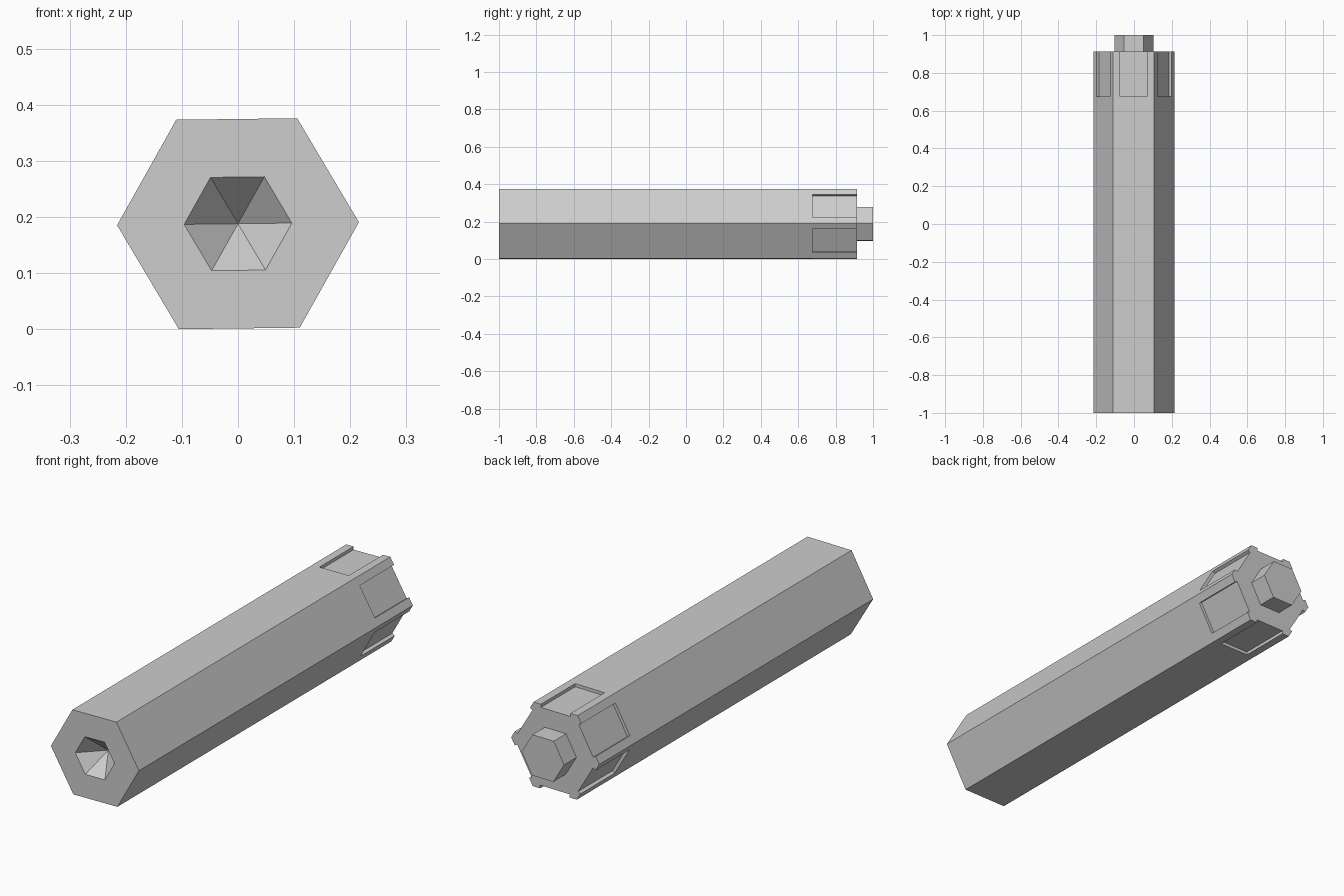
import bpy, bmesh, math
from mathutils import Vector

if "Cube" in bpy.data.objects:
    bpy.data.objects.remove(bpy.data.objects["Cube"])

SIDES = 6
TILT = math.radians(0.7)
CENTRE_Z = 0.188
BODY_R, MOUTH_R, PEG_R = 0.2155, 0.096, 0.104
FRONT, SOCKET, NOTCH, BACK, PEG_END = -1.0, -0.906, 0.675, 0.914, 1.0
NOTCH_HALF, NOTCH_DEPTH = 0.072, 0.014

grey = bpy.data.materials.new("plain grey")
grey.use_nodes = True
colour = (0.61, 0.61, 0.61, 1)
grey.diffuse_color = colour
grey.node_tree.nodes["Principled BSDF"].inputs["Base Color"].default_value = colour


def corner(radius, i, y):
    a = TILT + math.tau * i / SIDES
    return Vector((radius * math.cos(a), y, CENTRE_Z + radius * math.sin(a)))


def ring(bm, radius, y):
    return [bm.verts.new(corner(radius, i, y)) for i in range(SIDES)]


def notch_points(bm, i, y):
    """Four points of the recess outline on one side: outer, inner, inner, outer."""
    a, b = corner(BODY_R, i, y), corner(BODY_R, i + 1, y)
    mid, along = (a + b) / 2, (b - a).normalized()
    inward = (Vector((0, y, CENTRE_Z)) - mid).normalized() * NOTCH_DEPTH
    left, right = mid - along * NOTCH_HALF, mid + along * NOTCH_HALF
    return [bm.verts.new(p) for p in (left, left + inward, right + inward, right)]


def finish(bm, name):
    bmesh.ops.recalc_face_normals(bm, faces=bm.faces)
    mesh = bpy.data.meshes.new(name)
    bm.to_mesh(mesh)
    bm.free()
    mesh.materials.append(grey)
    bpy.context.collection.objects.link(bpy.data.objects.new(name, mesh))


# Hexagonal body with a pointed front socket and six recesses open at the back
bm = bmesh.new()
front, mouth, back = ring(bm, BODY_R, FRONT), ring(bm, MOUTH_R, FRONT), ring(bm, BODY_R, BACK)
root = ring(bm, PEG_R, BACK)
apex = bm.verts.new((0, SOCKET, CENTRE_Z))
for i in range(SIDES):
    j = (i + 1) % SIDES
    m, e = notch_points(bm, i, NOTCH), notch_points(bm, i, BACK)
    bm.faces.new((front[i], front[j], mouth[j], mouth[i]))
    bm.faces.new((mouth[i], mouth[j], apex))
    # Side face wraps around the recess
    bm.faces.new((front[i], front[j], back[j], e[3], m[3], m[0], e[0], back[i]))
    # Recess end, walls and floor
    bm.faces.new(m)
    for k in range(3):
        bm.faces.new((m[k], m[k + 1], e[k + 1], e[k]))
    # Back face around the peg
    bm.faces.new((back[i], *e, back[j], root[j], root[i]))

# Hexagonal peg continuing from the back face
tip = ring(bm, PEG_R, PEG_END)
for i in range(SIDES):
    j = (i + 1) % SIDES
    bm.faces.new((root[i], root[j], tip[j], tip[i]))
bm.faces.new(tip)
finish(bm, "hexagonal_rod")
